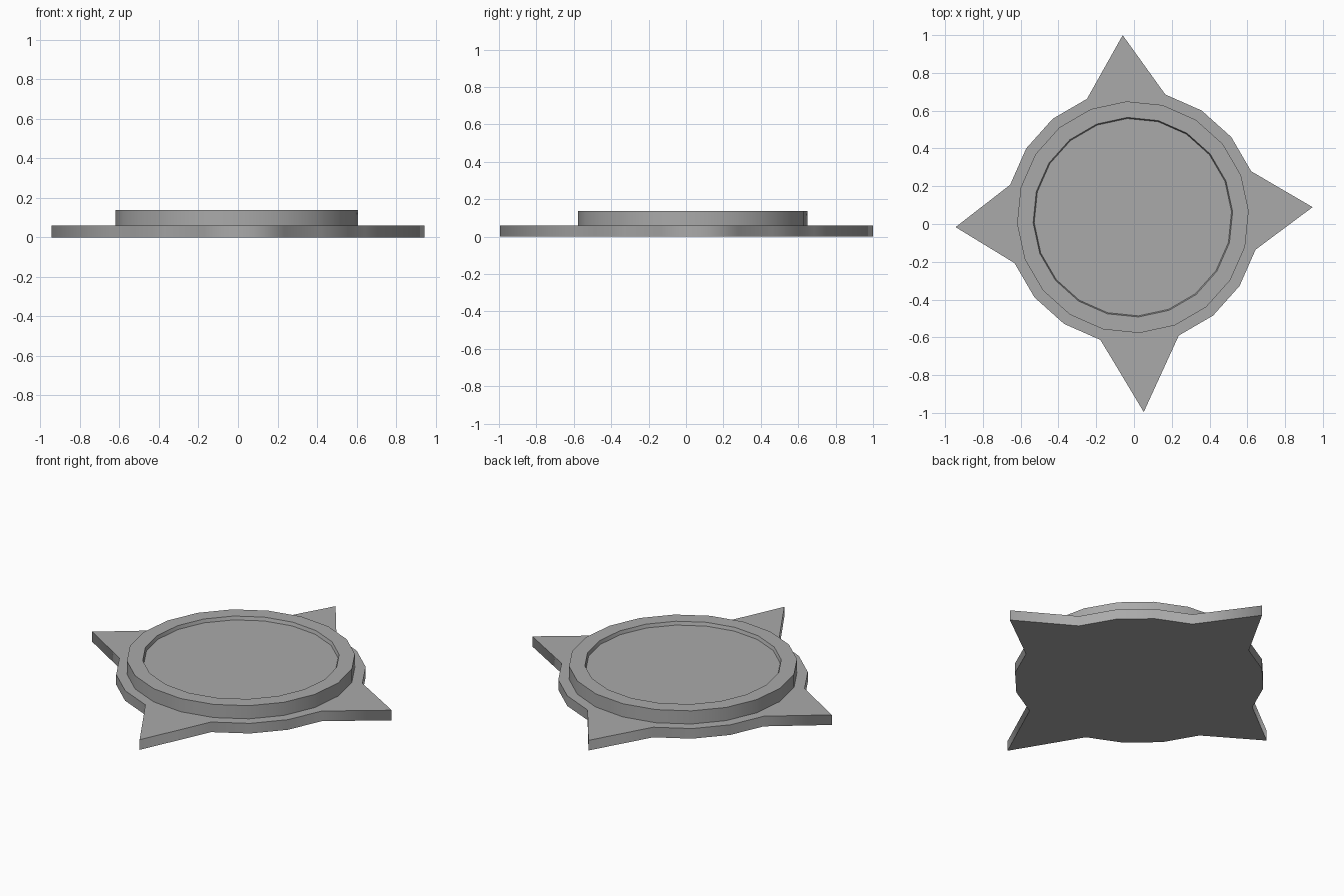
import bpy
import bmesh
import math

SIDES = 20
CENTRE = (-0.006, 0.036)
TURN = math.radians(93.2)

cube = bpy.data.objects.get("Cube")
if cube:
    bpy.data.objects.remove(cube, do_unlink=True)

grey = bpy.data.materials.new("plain grey")
grey.use_nodes = True
colour = (0.4, 0.4, 0.4, 1)
grey.diffuse_color = colour
grey.node_tree.nodes["Principled BSDF"].inputs["Base Color"].default_value = colour


def ring(bm, radii, z):
    """Ring of vertices, one radius per corner."""
    verts = []
    for i, r in enumerate(radii):
        a = TURN + math.tau * i / SIDES
        verts.append(bm.verts.new((CENTRE[0] + r * math.cos(a),
                                   CENTRE[1] + r * math.sin(a), z)))
    return verts


def bridge(bm, low, high):
    for i in range(SIDES):
        j = (i + 1) % SIDES
        bm.faces.new((low[i], low[j], high[j], high[i]))


def finish(bm, name):
    """Smooth the walls around, keep the rims crisp."""
    for f in bm.faces:
        f.smooth = abs(f.normal.z) < 0.9
    bm.normal_update()
    for f in bm.faces:
        f.smooth = abs(f.normal.z) < 0.9
    for e in bm.edges:
        e.smooth = all(f.smooth for f in e.link_faces) and len(e.link_faces) == 2
    mesh = bpy.data.meshes.new(name)
    bm.to_mesh(mesh)
    bm.free()
    mesh.materials.append(grey)
    obj = bpy.data.objects.new(name, mesh)
    bpy.context.collection.objects.link(obj)


# Base plate: a round plate with every fifth corner drawn out to a point
outline = [0.672] * SIDES
outline[::5] = [0.965, 0.94, 1.033, 0.953]
bm = bmesh.new()
bottom = ring(bm, outline, 0)
top = ring(bm, outline, 0.06)
bridge(bm, bottom, top)
bm.faces.new(top)
bm.faces.new(bottom[::-1])
finish(bm, "pointed_base")

# Raised disc with a shallow recess in its top
bm = bmesh.new()
profile = [(0.614, 0.06), (0.614, 0.138), (0.529, 0.138), (0.523, 0.118)]
rings = [ring(bm, [r] * SIDES, z) for r, z in profile]
for low, high in zip(rings, rings[1:]):
    bridge(bm, low, high)
bm.faces.new(rings[-1])
finish(bm, "recessed_disc")
